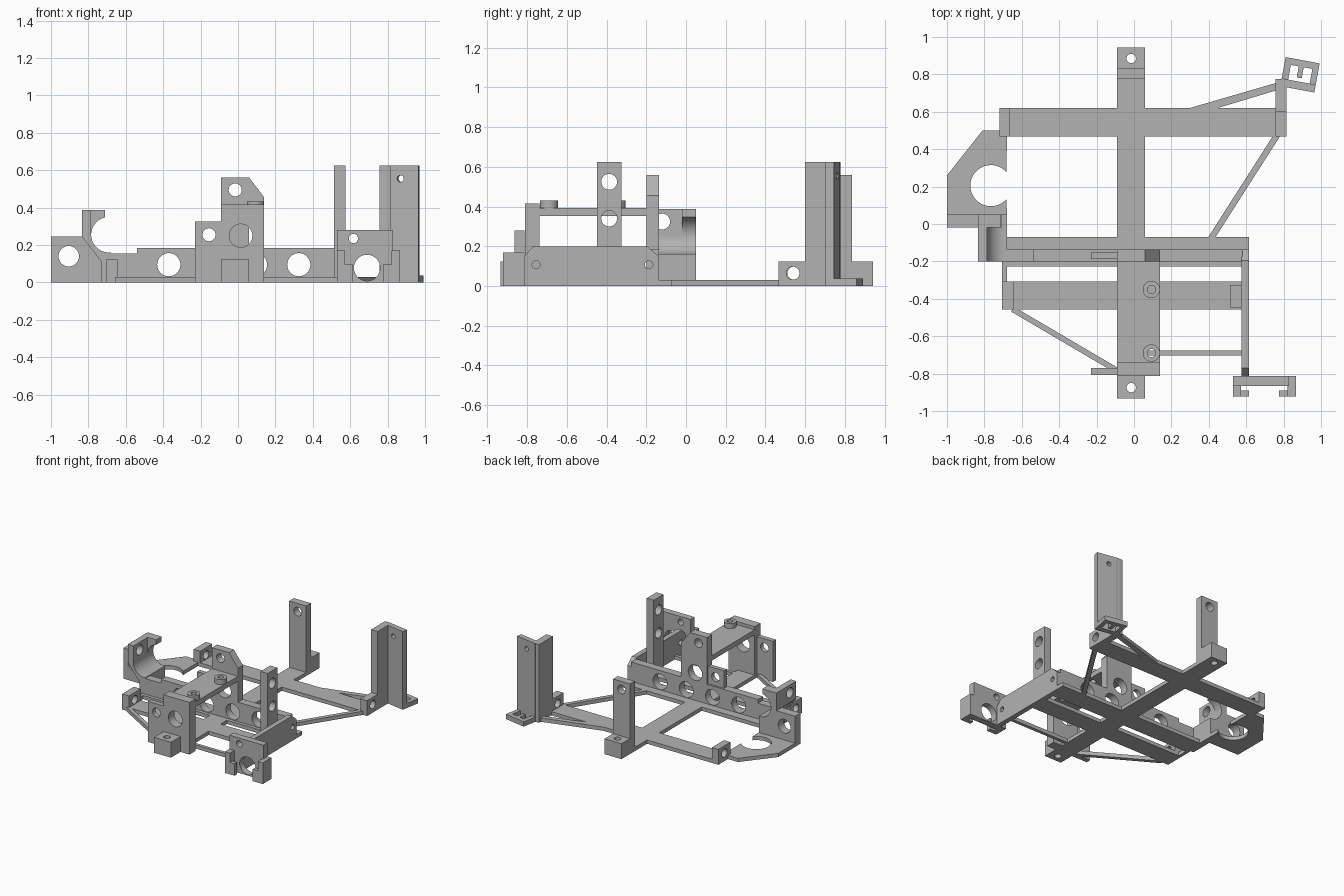
import bpy, bmesh, math
from mathutils import Vector

cube = bpy.data.objects.get("Cube")
if cube:
    bpy.data.objects.remove(cube, do_unlink=True)

GREY = (0.45, 0.45, 0.45, 1)
mat = bpy.data.materials.new("plain grey")
mat.use_nodes = True
mat.diffuse_color = GREY
mat.node_tree.nodes["Principled BSDF"].inputs["Base Color"].default_value = GREY

T = 0.03  # thickness of the flat base bars


def arc(cx, cy, r, start, end, n=24):
    angles = [math.radians(start + (end - start) * i / n) for i in range(n + 1)]
    return [(cx + r * math.cos(a), cy + r * math.sin(a)) for a in angles]


def rect(u0, u1, v0, v1):
    return [(u0, v0), (u1, v0), (u1, v1), (u0, v1)]


def strut(a, b, width):
    a, b = Vector(a), Vector(b)
    d = (b - a).normalized() * width / 2
    side = Vector((-d.y, d.x))
    return [tuple(p) for p in (a - side, b - side, b + side, a + side)]


def plate(name, axis, outline, lo, hi, holes=(), cutouts=()):
    """Extrude an outline along an axis; holes are (u, v, radius)."""
    curve = bpy.data.curves.new(name, "CURVE")
    curve.dimensions = "2D"
    curve.fill_mode = "BOTH"
    curve.extrude = (hi - lo) / 2
    loops = [outline, *cutouts]
    loops += [arc(u, v, r, 0, 360, 32)[:-1] for u, v, r in holes]
    for loop in loops:
        spline = curve.splines.new("POLY")
        spline.points.add(len(loop) - 1)
        for point, (u, v) in zip(spline.points, loop):
            point.co = (u, v, 0, 1)
        spline.use_cyclic_u = True
    temp = bpy.data.objects.new(name + "_outline", curve)
    bpy.context.collection.objects.link(temp)
    graph = bpy.context.evaluated_depsgraph_get()
    mesh = bpy.data.meshes.new_from_object(temp.evaluated_get(graph))
    bpy.data.objects.remove(temp, do_unlink=True)
    bpy.data.curves.remove(curve)

    bm = bmesh.new()
    bm.from_mesh(mesh)
    bmesh.ops.remove_doubles(bm, verts=bm.verts, dist=0.0001)
    for vert in bm.verts:
        u, v, w = vert.co
        w += (lo + hi) / 2
        vert.co = {"X": (w, u, v), "Y": (u, w, v), "Z": (u, v, w)}[axis]
    bmesh.ops.recalc_face_normals(bm, faces=bm.faces)
    bm.to_mesh(mesh)
    bm.free()
    mesh.name = name
    mesh.materials.clear()
    mesh.materials.append(mat)
    obj = bpy.data.objects.new(name, mesh)
    bpy.context.collection.objects.link(obj)
    bpy.ops.object.select_all(action="DESELECT")
    obj.select_set(True)
    bpy.context.view_layer.objects.active = obj
    bpy.ops.object.shade_smooth_by_angle()
    return obj


# Flat base bars
plate("spine_bar", "Z", rect(-0.09, 0.06, -0.81, 0.78), 0, T)
plate("rear_crossbar", "Z", rect(-0.72, 0.815, 0.467, 0.62), 0, T)
plate("middle_crossbar", "Z", rect(-0.68, 0.615, -0.227, -0.07), 0, T)
plate("front_crossbar", "Z", rect(-0.705, 0.575, -0.457, -0.307), 0, T)
plate("right_link_strip", "Z", rect(-0.705, -0.68, -0.31, -0.2), 0, T)

# Thin struts bracing the bars
plate("front_right_strut", "Z", strut((-0.65, -0.455), (-0.08, -0.79), 0.03), 0, T)
plate("front_left_strut", "Z", rect(0.04, 0.58, -0.703, -0.677), 0, T)
plate("rear_left_strut", "Z", strut((0.41, -0.08), (0.765, 0.475), 0.033), 0, T)
plate("rear_brace", "Z", [(0.28, 0.615), (0.43, 0.615), (0.78, 0.72), (0.78, 0.76)], 0, T)

# Foot blocks with screw holes at both ends of the spine
for name, y0, y1, hole_y in (("front_foot", -0.933, -0.805, -0.875),
                             ("rear_foot", 0.83, 0.943, 0.885)):
    plate(name, "Z", rect(-0.09, 0.06, y0, y1), 0, 0.123, [(-0.015, hole_y, 0.025)])

# Drilled end blocks on the crossbars
for name, x0, x1, y0, y1 in (("rear_right_end_block", -0.72, -0.662, 0.467, 0.62),
                             ("rear_left_end_block", 0.757, 0.815, 0.467, 0.61),
                             ("front_right_end_block", -0.705, -0.645, -0.457, -0.307)):
    plate(name, "X", rect(y0, y1, 0, 0.123), x0, x1, [((y0 + y1) / 2, 0.065, 0.033)])

# Rear post
plate("rear_post", "Y", rect(-0.09, 0.06, 0, 0.56), 0.775, 0.835, [(-0.015, 0.495, 0.035)])

# Middle wall with a row of round holes and a stepped right end
wall = [(-0.68, 0), (0.58, 0), (0.58, 0.185), (-0.54, 0.185), (-0.54, 0.155), (-0.68, 0.155)]
plate("middle_wall", "Y", wall, -0.2, -0.137,
      [(-0.37 + 0.2317 * i, 0.095, 0.062) for i in range(4)])

# Middle and front uprights with their side ears
middle = [(-0.09, 0.18), (0.14, 0.18), (0.14, 0.455), (0.06, 0.56), (-0.09, 0.56)]
plate("middle_upright", "Y", middle, -0.2, -0.137,
      [(0.015, 0.25, 0.062), (-0.015, 0.495, 0.035)])
plate("front_upright", "Y", rect(-0.09, 0.14, 0, 0.417), -0.812, -0.738, [(0.015, 0.25, 0.062)])
for name, y0, y1, bottom in (("middle_ear", -0.187, -0.152, 0.18),
                             ("front_ear", -0.807, -0.77, 0)):
    plate(name, "Y", rect(-0.23, -0.085, bottom, 0.325), y0, y1, [(-0.155, 0.255, 0.035)])

# Bridge joining the uprights, with two hollow bosses
bosses = [(0.093, -0.35), (0.093, -0.69)]
plate("bridge", "Z", rect(-0.09, 0.14, -0.745, -0.195), 0.352, 0.392,
      [(x, y, 0.022) for x, y in bosses])
for i, (x, y) in enumerate(bosses):
    plate(f"bridge_boss_{i + 1}", "Z", arc(x, y, 0.046, 0, 360, 32)[:-1], 0.39, 0.432,
          [(x, y, 0.022)])

# Left side plate with clipped top corners, and the tall front post
side = [(-0.815, 0), (-0.137, 0), (-0.137, 0.15), (-0.195, 0.2), (-0.77, 0.2), (-0.815, 0.15)]
plate("left_side_plate", "X", side, 0.575, 0.615, [(-0.755, 0.107, 0.02), (-0.187, 0.107, 0.02)])
plate("front_tall_post", "X", rect(-0.447, -0.325, 0, 0.625), 0.513, 0.575,
      [(-0.387, 0.525, 0.04), (-0.387, 0.34, 0.04)])

# Front left holder: drilled back plate with two hooked arms
holder = [(0.53, 0), (0.865, 0), (0.865, 0.17), (0.83, 0.17), (0.83, 0.28), (0.53, 0.28)]
plate("holder_back", "Y", holder, -0.865, -0.813, [(0.69, 0.078, 0.07), (0.617, 0.235, 0.025)])
for name, a0, a1, h0, h1 in (("holder_right_arm", 0.53, 0.573, 0.57, 0.615),
                             ("holder_left_arm", 0.822, 0.865, 0.775, 0.825)):
    plate(name, "Y", rect(a0, a1, 0, 0.17), -0.922, -0.86)
    plate(name + "_hook", "Y", rect(h0, h1, 0, 0.095), -0.922, -0.89)

# Right base plate with a round bite out of its inner edge
bite = arc(-0.765, 0.205, 0.11, 320, 40, 32)
base = [(-0.68, 0.04)] + bite + [(-0.68, 0.5), (-0.81, 0.5), (-1, 0.26), (-1, 0.04)]
plate("right_base_plate", "Z", base, 0, T)
upright = [(-1, 0), (-0.73, 0), (-0.73, 0.11), (-0.835, 0.245), (-1, 0.245)]
plate("right_upright", "Y", upright, -0.02, 0.05, [(-0.905, 0.14, 0.055)])

# Open round clamp: lower cradle, drilled wall and upper lip
cradle = ([(-0.835, 0.255)] + arc(-0.69, 0.255, 0.095, 180, 276)
          + [(-0.68, 0), (-0.73, 0), (-0.73, 0.11), (-0.835, 0.245)])
plate("clamp_cradle", "Y", cradle, -0.2, 0.05)
plate("clamp_wall", "X", rect(-0.2, 0.05, 0.255, 0.387), -0.835, -0.785, [(-0.12, 0.325, 0.04)])
lip = arc(-0.69, 0.255, 0.095, 180, 102) + [(-0.71, 0.387), (-0.785, 0.387)]
plate("clamp_lip", "Y", lip, -0.02, 0.05)

# Rear left angled post: straight wall and a turned, drilled wall
plate("rear_tall_wall", "X", rect(0.6, 0.775, 0, 0.625), 0.757, 0.815)
turned = plate("rear_turned_wall", "Y", rect(0, 0.185, 0, 0.625), 0, 0.042, [(0.088, 0.555, 0.018)])

# Foot frame of the turned wall, with a small tab inside
frame = plate("rear_foot_frame", "Z", rect(0, 0.185, 0, 0.158), 0, 0.038, (),
              [rect(0.035, 0.152, 0.042, 0.122)])
tab = plate("rear_foot_tab", "Z", rect(0.078, 0.105, 0.062, 0.125), 0, 0.038)
for part in (turned, frame, tab):
    part.location = (0.782, 0.737, 0)
    part.rotation_euler.z = math.radians(-10.5)
